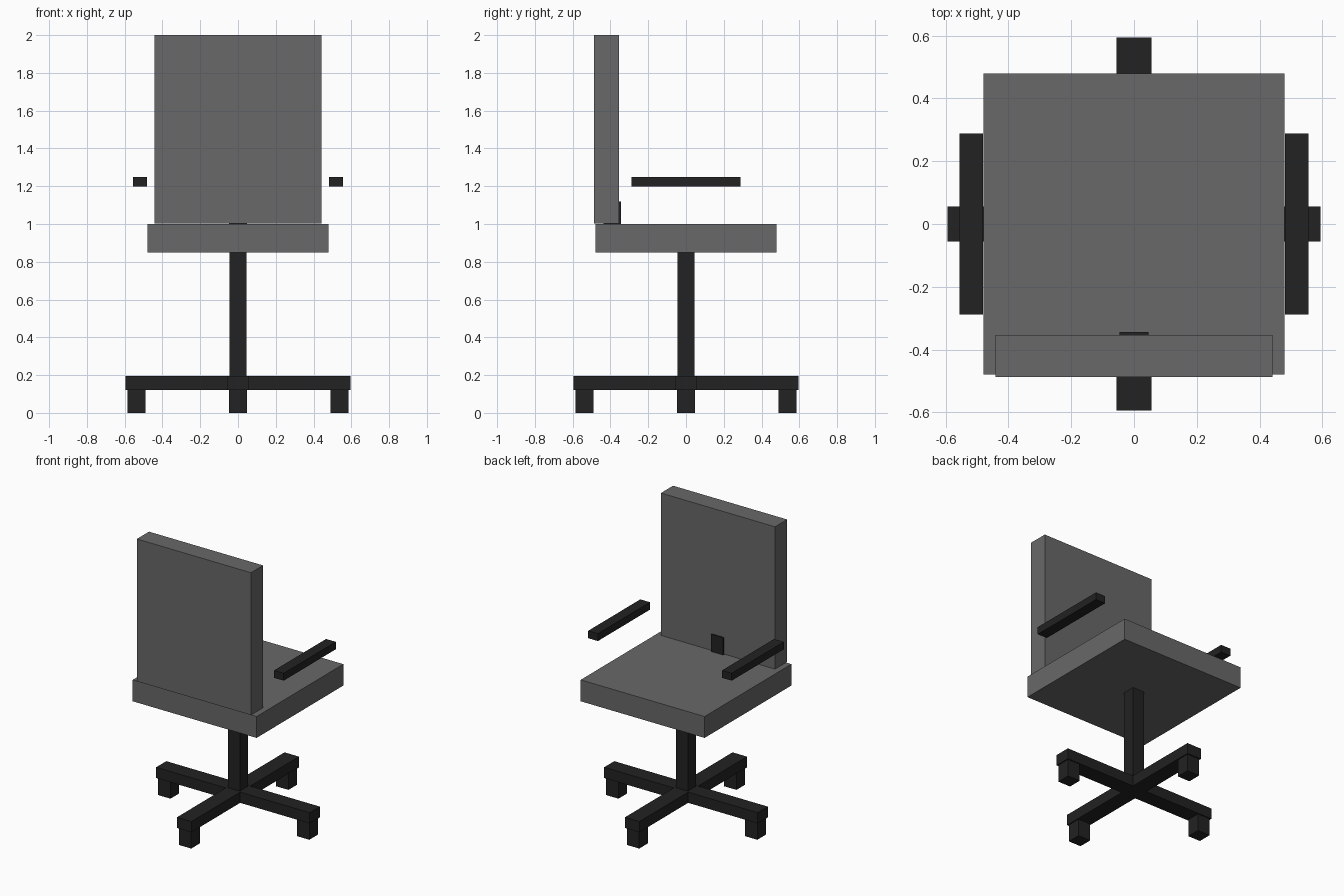
import bpy, bmesh

if "Cube" in bpy.data.objects:
    bpy.data.objects.remove(bpy.data.objects["Cube"])


def material(name, rgb):
    m = bpy.data.materials.new(name)
    m.diffuse_color = (*rgb, 1.0)
    m.use_nodes = True
    m.node_tree.nodes["Principled BSDF"].inputs["Base Color"].default_value = m.diffuse_color
    return m


GREY = material("grey_upholstery", (0.138, 0.138, 0.142))
BLACK = material("black_plastic", (0.016, 0.016, 0.016))


def finish(name, bm, mat):
    bmesh.ops.recalc_face_normals(bm, faces=bm.faces)
    mesh = bpy.data.meshes.new(name)
    bm.to_mesh(mesh)
    bm.free()
    mesh.materials.append(mat)
    ob = bpy.data.objects.new(name, mesh)
    bpy.context.collection.objects.link(ob)
    return ob


def box(name, lo, hi, mat):
    """Box between two opposite corners."""
    bm = bmesh.new()
    bmesh.ops.create_cube(bm, size=1)
    for v in bm.verts:
        v.co = [(a + b) / 2 + c * (b - a) for a, b, c in zip(lo, hi, v.co)]
    return finish(name, bm, mat)


# Seat, backrest and the bracket joining them
box("seat", (-0.48, -0.48, 0.85), (0.48, 0.48, 1.0), GREY)
box("backrest", (-0.442, -0.488, 1.003), (0.442, -0.354, 2.0), GREY)
box("back_bracket", (-0.047, -0.437, 0.88), (0.047, -0.344, 1.12), BLACK)

# Armrests
for side, s in (("left", -1), ("right", 1)):
    x0, x1 = sorted((s * 0.481, s * 0.556))
    box(side + "_armrest", (x0, -0.288, 1.198), (x1, 0.288, 1.25), BLACK)

# Gas column
box("column", (-0.046, -0.046, 0.19), (0.046, 0.046, 0.85), BLACK)

# Cross-shaped base: one plus profile, extruded up
R, W, Z0, Z1 = 0.595, 0.056, 0.12, 0.195
bm = bmesh.new()
outline = []
c, s = 1, 0
for i in range(4):
    for x, y in ((R, -W), (R, W), (W, W)):
        outline.append(bm.verts.new((x * c - y * s, x * s + y * c, Z0)))
    c, s = -s, c
face = bm.faces.new(outline)
top = bmesh.ops.extrude_face_region(bm, geom=[face], use_keep_orig=True)
for v in top["geom"]:
    if isinstance(v, bmesh.types.BMVert):
        v.co.z = Z1
finish("cross_base", bm, BLACK)

# Feet under the four arm ends
D, H = 0.538, 0.048
for name, x, y in (("right", D, 0), ("left", -D, 0), ("back", 0, D), ("front", 0, -D)):
    box(name + "_foot", (x - H, y - H, 0), (x + H, y + H, Z0), BLACK)
